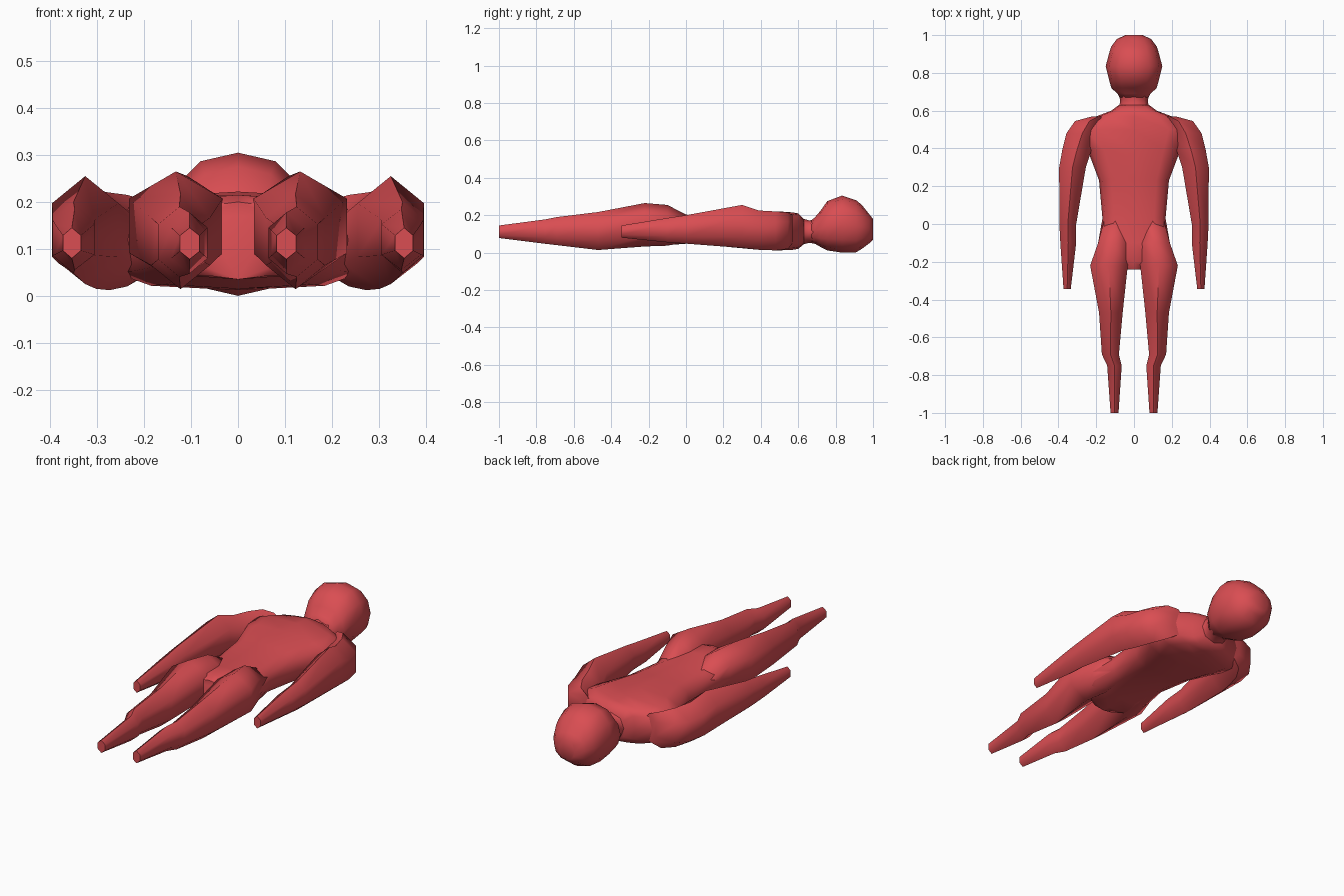
import bpy, math

red = bpy.data.materials.new("soft red")
red.diffuse_color = (0.70, 0.075, 0.085, 1)


def loft(name, stations, sides, power=1.0):
    """Skin rings along y. Each station: y, x min, x max, z min, z max."""
    verts, faces = [], []
    for y, x0, x1, z0, z1 in stations:
        for i in range(sides):
            a = math.pi / 2 + 2 * math.pi * i / sides
            c, s = math.cos(a), math.sin(a)
            c = math.copysign(abs(c) ** power, c)
            s = math.copysign(abs(s) ** power, s)
            verts.append(((x0 + x1) / 2 + c * (x1 - x0) / 2, y,
                          (z0 + z1) / 2 + s * (z1 - z0) / 2))
    for r in range(len(stations) - 1):
        for i in range(sides):
            j = (i + 1) % sides
            a, b = r * sides, (r + 1) * sides
            faces.append((a + i, a + j, b + j, b + i))
    faces.append(tuple(reversed(range(sides))))
    last = (len(stations) - 1) * sides
    faces.append(tuple(range(last, last + sides)))
    mesh = bpy.data.meshes.new(name)
    mesh.from_pydata(verts, [], faces)
    mesh.materials.append(red)
    obj = bpy.data.objects.new(name, mesh)
    bpy.context.collection.objects.link(obj)
    # consistent outward normals, smooth sides, crisp ends
    bpy.ops.object.select_all(action='DESELECT')
    obj.select_set(True)
    bpy.context.view_layer.objects.active = obj
    bpy.ops.object.mode_set(mode='EDIT')
    bpy.ops.mesh.select_all(action='SELECT')
    bpy.ops.mesh.normals_make_consistent(inside=False)
    bpy.ops.object.mode_set(mode='OBJECT')
    bpy.ops.object.shade_smooth_by_angle(angle=math.radians(66))
    return obj


def even(rows):
    """Symmetric stations: y, half width, z min, z max."""
    return [(y, -w, w, z0, z1) for y, w, z0, z1 in rows]


def pair(name, stations):
    """Six-sided limb on both sides; the hexagon is widened to its x limits."""
    k = 1 / math.cos(math.pi / 6)
    for side, sign in (("right", 1), ("left", -1)):
        rows = []
        for y, x0, x1, z0, z1 in stations:
            c, h = sign * (x0 + x1) / 2, (x1 - x0) / 2 * k
            rows.append((y, c - h, c + h, z0, z1))
        loft(side + "_" + name, rows, 6)


# torso from crotch to the base of the neck
loft("torso", even([
    (-0.24, 0.09, 0.035, 0.20),
    (-0.20, 0.17, 0.035, 0.215),
    (-0.10, 0.19, 0.04, 0.215),
    (0.03, 0.167, 0.05, 0.20),
    (0.23, 0.185, 0.03, 0.215),
    (0.39, 0.245, 0.015, 0.222),
    (0.50, 0.29, 0.012, 0.22),
    (0.57, 0.20, 0.015, 0.215),
    (0.60, 0.12, 0.02, 0.21),
    (0.63, 0.08, 0.045, 0.18)]), 12, 0.65)

# neck
loft("neck", even([
    (0.58, 0.11, 0.04, 0.19),
    (0.63, 0.076, 0.045, 0.18),
    (0.66, 0.074, 0.053, 0.172),
    (0.70, 0.088, 0.045, 0.18)]), 8, 0.9)

# head
loft("head", even([
    (0.67, 0.075, 0.055, 0.172),
    (0.69, 0.088, 0.047, 0.19),
    (0.72, 0.120, 0.030, 0.225),
    (0.755, 0.130, 0.012, 0.275),
    (0.835, 0.150, 0.0, 0.305),
    (0.91, 0.130, 0.002, 0.28),
    (0.94, 0.120, 0.02, 0.255),
    (0.98, 0.090, 0.05, 0.205),
    (1.00, 0.045, 0.07, 0.18)]), 12, 0.9)

# legs from foot to hip
pair("leg", [
    (-1.00, 0.082, 0.124, 0.078, 0.145),
    (-0.75, 0.065, 0.142, 0.047, 0.178),
    (-0.69, 0.080, 0.170, 0.04, 0.19),
    (-0.47, 0.060, 0.185, 0.014, 0.217),
    (-0.22, 0.033, 0.232, 0.033, 0.265),
    (-0.10, 0.025, 0.190, 0.037, 0.255),
    (0.02, 0.040, 0.158, 0.06, 0.193)])

# arms from hand to shoulder
pair("arm", [
    (-0.345, 0.335, 0.373, 0.08, 0.145),
    (-0.10, 0.306, 0.390, 0.055, 0.185),
    (0.00, 0.306, 0.395, 0.048, 0.20),
    (0.30, 0.255, 0.396, 0.025, 0.255),
    (0.39, 0.225, 0.380, 0.015, 0.225),
    (0.48, 0.190, 0.358, 0.012, 0.22),
    (0.545, 0.160, 0.312, 0.02, 0.215),
    (0.57, 0.150, 0.220, 0.05, 0.20)])
